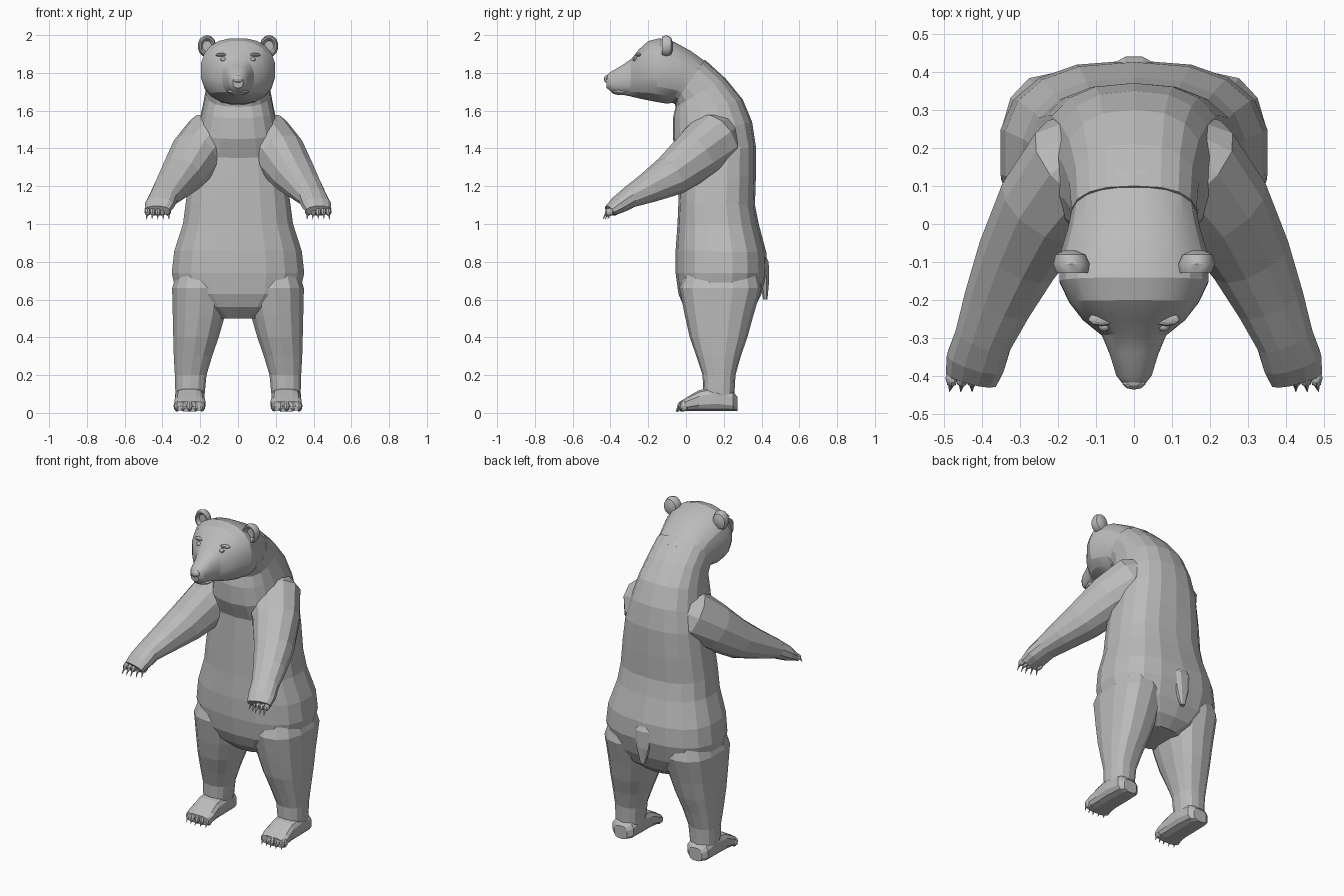
import bpy
import bmesh
import math
from mathutils import Vector, Matrix

cube = bpy.data.objects.get("Cube")
if cube:
    bpy.data.objects.remove(cube, do_unlink=True)

fur = bpy.data.materials.new("grey_fur")
fur.use_nodes = True
GREY = (0.5, 0.5, 0.5, 1)
fur.diffuse_color = GREY
fur.node_tree.nodes["Principled BSDF"].inputs["Base Color"].default_value = GREY


def finish(name, bm, side=1, smooth=None):
    """Mirror to the wanted side, fix normals and make the object."""
    bmesh.ops.scale(bm, vec=(side, 1, 1), verts=bm.verts)
    bmesh.ops.recalc_face_normals(bm, faces=bm.faces)
    mesh = bpy.data.meshes.new(name)
    bm.to_mesh(mesh)
    bm.free()
    mesh.materials.append(fur)
    obj = bpy.data.objects.new(name, mesh)
    bpy.context.collection.objects.link(obj)
    if smooth:
        bpy.ops.object.select_all(action="DESELECT")
        obj.select_set(True)
        bpy.context.view_layer.objects.active = obj
        bpy.ops.object.shade_smooth_by_angle(angle=math.radians(smooth))
    return obj


def loft(rings, n=14, power=2.3):
    """Skin a row of rounded rings, each a centre and two half axes."""
    bm = bmesh.new()
    rows = []
    for centre, u, v in rings:
        row = []
        for i in range(n):
            a = math.tau * (i + 0.5) / n
            c, s = math.cos(a), math.sin(a)
            c = math.copysign(abs(c) ** (2 / power), c)
            s = math.copysign(abs(s) ** (2 / power), s)
            row.append(bm.verts.new(Vector(centre) + Vector(u) * c + Vector(v) * s))
        rows.append(row)
    for lower, upper in zip(rows, rows[1:]):
        for i in range(n):
            j = (i + 1) % n
            bm.faces.new((lower[i], lower[j], upper[j], upper[i]))
    bm.faces.new(rows[0])
    bm.faces.new(rows[-1])
    return bm


def spine_rings(rows):
    """Rings spanning a front point and a back point in the middle plane."""
    out = []
    for fy, fz, by, bz, w in rows:
        f, b = Vector((0, fy, fz)), Vector((0, by, bz))
        out.append(((f + b) / 2, (w, 0, 0), (b - f) / 2))
    return out


def blob(bm, centre, size, segments=10):
    m = Matrix.Translation(centre) @ Matrix.Diagonal((*size, 1))
    bmesh.ops.create_uvsphere(bm, u_segments=segments, v_segments=6, radius=1, matrix=m)


def claw(bm, root, tip, radius):
    d = Vector(tip) - Vector(root)
    m = Matrix.Translation(Vector(root) + d / 2) @ d.to_track_quat("Z", "Y").to_matrix().to_4x4()
    bmesh.ops.create_cone(bm, cap_ends=True, segments=5, radius1=radius,
                          radius2=0.001, depth=d.length, matrix=m)


# Torso: hips, belly, chest, neck
hips = [
    (0.05, 0.50, 0.30, 0.50, 0.13),
    (-0.01, 0.56, 0.36, 0.55, 0.24),
    (-0.04, 0.63, 0.40, 0.63, 0.33),
    (-0.055, 0.74, 0.43, 0.74, 0.355),
    (-0.055, 0.86, 0.425, 0.85, 0.342),
    (-0.045, 1.00, 0.385, 1.00, 0.295),
]
chest = [
    (-0.04, 1.12, 0.365, 1.10, 0.28),
    (-0.035, 1.24, 0.37, 1.25, 0.262),
    (-0.03, 1.35, 0.37, 1.41, 0.24),
    (-0.07, 1.45, 0.35, 1.54, 0.215),
    (-0.07, 1.56, 0.30, 1.66, 0.19),
    (-0.055, 1.62, 0.21, 1.77, 0.172),
    (-0.06, 1.64, 0.10, 1.87, 0.166),
]
finish("torso", loft(spine_rings(hips + chest), 18, 2.5))

# Head: skull, cheeks, muzzle
skull = [
    (-0.055, 1.63, 0.14, 1.835, 0.16),
    (-0.07, 1.64, 0.03, 1.915, 0.175),
    (-0.10, 1.635, -0.06, 1.965, 0.195),
    (-0.16, 1.645, -0.14, 1.985, 0.198),
    (-0.21, 1.655, -0.20, 1.97, 0.172),
    (-0.255, 1.665, -0.25, 1.925, 0.135),
    (-0.295, 1.675, -0.29, 1.875, 0.085),
    (-0.345, 1.685, -0.34, 1.84, 0.064),
    (-0.395, 1.70, -0.40, 1.805, 0.047),
    (-0.42, 1.72, -0.425, 1.78, 0.027),
]
finish("head", loft(spine_rings(skull), 20, 2.35), smooth=20)

bm = bmesh.new()
blob(bm, (0, -0.415, 1.768), (0.032, 0.02, 0.022))
finish("nose", bm)

# Lower lip, a thin ledge under the muzzle
bm = bmesh.new()
blob(bm, (0, -0.335, 1.7), (0.058, 0.062, 0.018), 12)
finish("lower_lip", bm)

# Tail: a flat wedge hanging down
tail = [((0, y, z), (w, 0, 0), (0, t, 0)) for y, z, w, t in (
    (0.38, 0.88, 0.03, 0.02), (0.405, 0.80, 0.06, 0.035),
    (0.415, 0.70, 0.045, 0.027), (0.42, 0.60, 0.015, 0.012))]
finish("tail", loft(tail, 8))

# Arm path: centre, half width, half thickness
ARM = [
    ((0.06, 0.22, 1.50), 0.10, 0.10),
    ((0.135, 0.15, 1.45), 0.155, 0.15),
    ((0.225, 0.05, 1.36), 0.135, 0.135),
    ((0.30, -0.08, 1.255), 0.112, 0.11),
    ((0.355, -0.20, 1.19), 0.093, 0.08),
    ((0.395, -0.30, 1.14), 0.078, 0.056),
    ((0.415, -0.36, 1.10), 0.08, 0.046),
    ((0.427, -0.405, 1.07), 0.07, 0.03),
]
# Leg rings: inner x, outer x, front y, back y, height
LEG = [
    (0.06, 0.30, 0.02, 0.36, 0.82),
    (0.04, 0.352, -0.035, 0.40, 0.66),
    (0.068, 0.348, -0.005, 0.355, 0.51),
    (0.10, 0.345, 0.02, 0.325, 0.40),
    (0.135, 0.342, 0.055, 0.29, 0.30),
    (0.165, 0.336, 0.088, 0.262, 0.20),
    (0.172, 0.334, 0.09, 0.258, 0.13),
    (0.18, 0.33, 0.10, 0.255, 0.05),
]
# Foot rings: y, half width, top height
FOOT = [(0.272, 0.045, 0.085), (0.25, 0.073, 0.11), (0.16, 0.08, 0.14),
        (0.07, 0.078, 0.12), (0.01, 0.084, 0.085), (-0.03, 0.078, 0.06)]
# Ear rings: y, radius, ending in a hollow front
EAR = [(-0.07, 0.02), (-0.08, 0.047), (-0.105, 0.058), (-0.128, 0.05),
       (-0.128, 0.042), (-0.108, 0.028)]

for side, label in ((1, "left"), (-1, "right")):
    # Arm, its rings square to the path
    rings = []
    for i, (p, w, t) in enumerate(ARM):
        ahead = Vector(ARM[min(i + 1, len(ARM) - 1)][0])
        d = (ahead - Vector(ARM[max(i - 1, 0)][0])).normalized()
        across = d.cross(Vector((0, 0, 1))).normalized()
        rings.append((p, across * w, across.cross(d) * t))
    finish(label + "_arm", loft(rings, 12), side)

    # Hand fingers and claws
    fingers, claws = bmesh.new(), bmesh.new()
    for k in range(-2, 3):
        x, y = 0.425 + 0.027 * k, -0.405 + 0.006 * abs(k) + 0.006 * k * -1
        blob(fingers, (x, y, 1.064), (0.016, 0.024, 0.02), 8)
        claw(claws, (x, y - 0.015, 1.06), (x + 0.003 * k, y - 0.035, 1.025), 0.008)
    finish(label + "_fingers", fingers, side)
    finish(label + "_hand_claws", claws, side)

    # Leg
    rings = [(((a + b) / 2, (f + r) / 2, z), ((b - a) / 2, 0, 0), (0, (r - f) / 2, 0))
             for a, b, f, r, z in LEG]
    finish(label + "_leg", loft(rings, 14, 2.5), side)

    # Foot, toes and claws
    rings = [((0.255, y, h / 2 + 0.005), (w, 0, 0), (0, 0, h / 2 - 0.003)) for y, w, h in FOOT]
    finish(label + "_foot", loft(rings, 12, 3), side)
    toes, claws = bmesh.new(), bmesh.new()
    for k in range(-2, 3):
        x, y = 0.257 + 0.033 * k, -0.022 + 0.006 * abs(k)
        blob(toes, (x, y, 0.036), (0.018, 0.024, 0.028), 8)
        claw(claws, (x, y - 0.015, 0.035), (x, y - 0.032, 0.004), 0.009)
    finish(label + "_toes", toes, side)
    finish(label + "_foot_claws", claws, side)

    # Ear, a cupped disc
    rings = [((0.165 + 0.1 * (y + 0.1), y, 1.942), (r * 0.85, 0, 0), (0, 0, r)) for y, r in EAR]
    finish(label + "_ear", loft(rings, 14, 2), side, smooth=40)

    # Eye with a brow ridge
    bm = bmesh.new()
    blob(bm, (0.078, -0.268, 1.872), (0.016, 0.014, 0.012))
    finish(label + "_eye", bm, side)
    bm = bmesh.new()
    blob(bm, (0.085, -0.25, 1.895), (0.036, 0.018, 0.01))
    finish(label + "_brow", bm, side)
